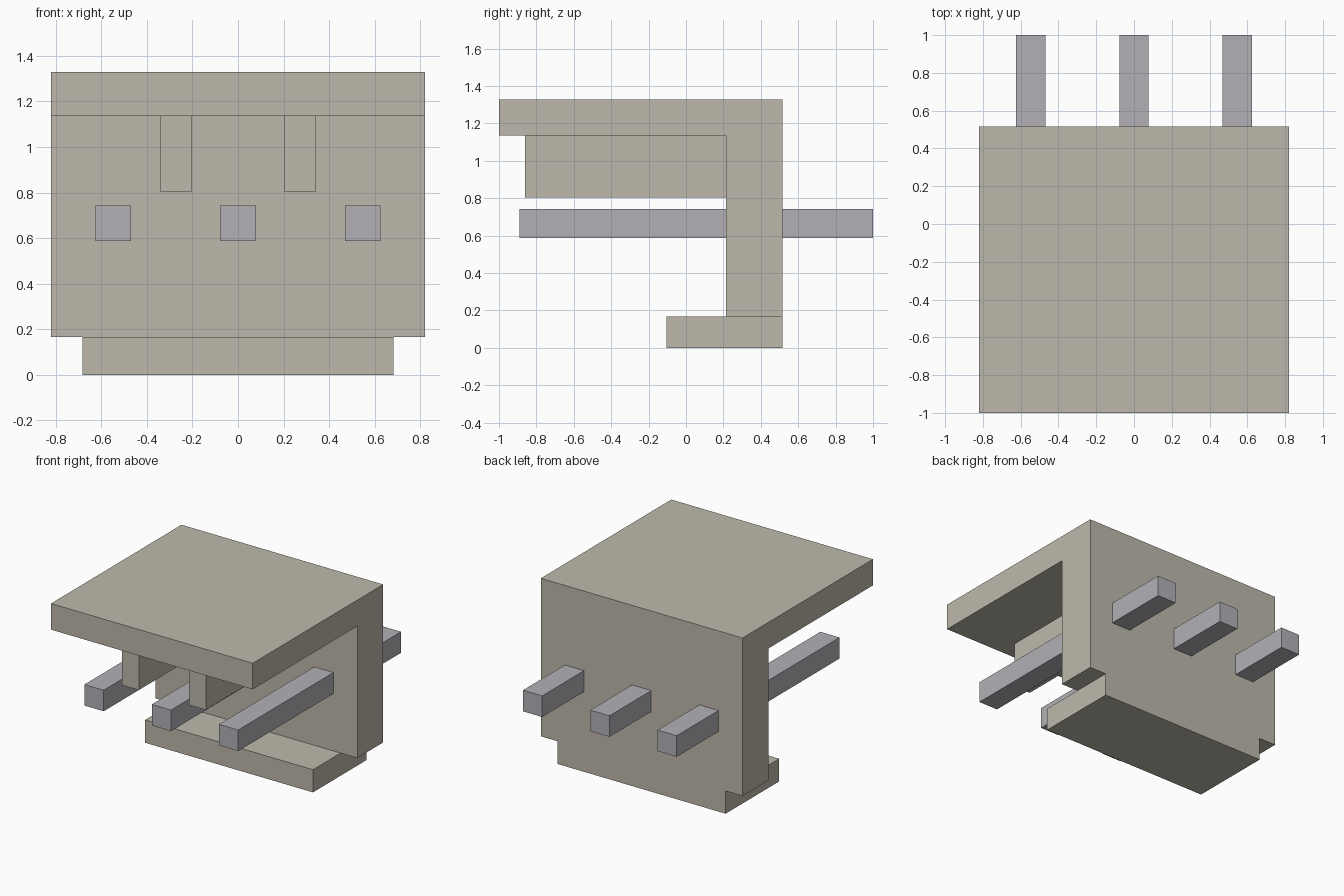
import bpy
import bmesh

cube = bpy.data.objects.get("Cube")
if cube:
    bpy.data.objects.remove(cube, do_unlink=True)


def make_material(name, color):
    mat = bpy.data.materials.new(name)
    mat.use_nodes = True
    mat.diffuse_color = (*color, 1)
    mat.node_tree.nodes["Principled BSDF"].inputs["Base Color"].default_value = (*color, 1)
    return mat


stone = make_material("warm_stone", (0.515, 0.485, 0.413))
steel = make_material("grey_steel", (0.445, 0.434, 0.468))


def extrude_profile(name, profile, x0, x1, mat):
    """Extrude a closed (y, z) side profile from x0 to x1."""
    bm = bmesh.new()
    face = bm.faces.new([bm.verts.new((x0, y, z)) for y, z in profile])
    result = bmesh.ops.extrude_face_region(bm, geom=[face])
    moved = [v for v in result["geom"] if isinstance(v, bmesh.types.BMVert)]
    bmesh.ops.translate(bm, verts=moved, vec=(x1 - x0, 0, 0))
    bmesh.ops.recalc_face_normals(bm, faces=bm.faces)
    mesh = bpy.data.meshes.new(name)
    bm.to_mesh(mesh)
    bm.free()
    mesh.materials.append(mat)
    obj = bpy.data.objects.new(name, mesh)
    bpy.context.collection.objects.link(obj)
    return obj


def box(name, x, y, z, mat):
    profile = [(y[0], z[0]), (y[1], z[0]), (y[1], z[1]), (y[0], z[1])]
    return extrude_profile(name, profile, x[0], x[1], mat)


# Back wall and overhanging roof share one L-shaped profile
extrude_profile("wall_and_roof", [
    (0.215, 0.167), (0.515, 0.167), (0.515, 1.328),
    (-1.0, 1.328), (-1.0, 1.136), (0.215, 1.136),
], -0.82, 0.82, stone)

# Narrower foot reaching forward under the wall
box("foot", (-0.683, 0.683), (-0.105, 0.515), (0, 0.167), stone)

# Pair of ribs under the roof
for name, side in (("left_rib", 1), ("right_rib", -1)):
    inner, outer = 0.204 * side, 0.34 * side
    box(name, (min(inner, outer), max(inner, outer)), (-0.86, 0.215), (0.803, 1.136), stone)

# Three bars running through the wall
for name, x in (("right_bar", -0.547), ("middle_bar", 0), ("left_bar", 0.547)):
    box(name, (x - 0.078, x + 0.078), (-0.89, 1.0), (0.588, 0.743), steel)
